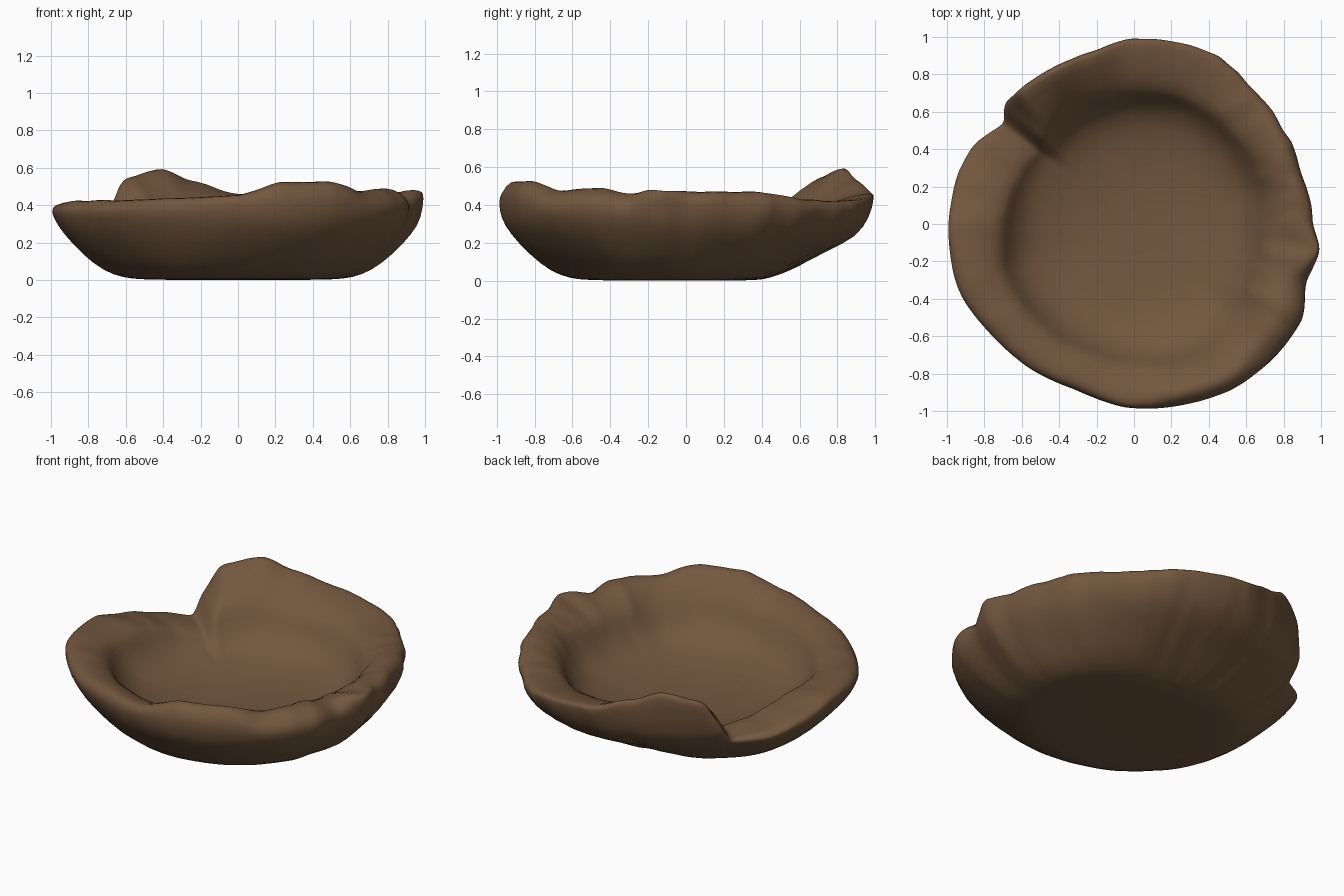
import bpy, bmesh, math
from mathutils import Vector, noise

if "Cube" in bpy.data.objects:
    bpy.data.objects.remove(bpy.data.objects["Cube"])

# Rim survey: angle, outer radius, outer height, crest radius, crest height, inner edge radius
RIM = [
    (0, .965, .43, .89, .485, .71), (15, .945, .42, .87, .49, .73),
    (32, .955, .40, .88, .46, .72), (45, .965, .38, .90, .43, .72),
    (67, 1.01, .39, .98, .43, .73), (90, .99, .42, .975, .465, .71),
    (105, .95, .48, .93, .54, .70), (116, .94, .54, .92, .61, .70),
    (131, .945, .50, .92, .55, .68), (137, .95, .36, .91, .39, .66),
    (142, .885, .25, .85, .27, .65), (155, .97, .28, .88, .305, .67),
    (168, .99, .33, .90, .36, .69), (182, 1.0, .38, .94, .41, .71),
    (200, 1.01, .38, .92, .43, .75), (225, .965, .38, .88, .43, .74),
    (250, .945, .39, .89, .445, .74), (270, .99, .41, .94, .46, .76),
    (285, 1.01, .45, .93, .54, .78), (300, 1.035, .45, .95, .545, .80),
    (315, 1.045, .41, .93, .49, .78), (330, 1.045, .42, .91, .51, .73),
    (341, .98, .40, .89, .47, .71), (352, 1.005, .45, .96, .485, .71),
]
SEGMENTS = 180


def rim_at(deg):
    """Smoothly blended rim measurements at any angle."""
    keys = RIM + [(360,) + RIM[0][1:]]
    for a, b in zip(keys, keys[1:]):
        if a[0] <= deg <= b[0]:
            t = (deg - a[0]) / (b[0] - a[0])
            t = t * t * (3 - 2 * t) * .5 + t * .5
            return [p + (q - p) * t for p, q in zip(a[1:], b[1:])]


def section(deg):
    """Radius/height profile from the base, over the rim, to the bowl floor."""
    ro, zo, rc, zc, ri = rim_at(deg)
    back = max(0, math.cos(math.radians(deg - 82))) ** 2
    rb = .61 - .18 * back                       # base is chipped away at the back
    outer = [(0, .012), (.27, .045 + .025 * back), (.56, .135 + .025 * back),
             (.85, .255 - .025 * back), (.965, .335)]
    low = min(1, zo / .38)                      # squash the wall where the rim is broken low
    pts = [(rb * .5, 0), (rb * .86, .003)]
    pts += [(rb + (ro - rb) * f, h * (1 - (1 - low) * h / .38)) for f, h in outer]
    zi = min(.39 + (zc - .47) * .15, zc - .015)
    zf = .17
    pts += [(ro, zo), ((ro + rc) / 2 + .01, (zo + zc) / 2 + .01), (rc, zc),
            ((rc + ri) / 2, (zc + zi) / 2 + .012), (ri, zi),
            (ri * .955, zf + (zi - zf) * .68), (ri * .88, zf + (zi - zf) * .3),
            (ri * .75, zf), (ri * .5, .13), (ri * .25, .113)]
    return pts


# Rough bowl body
bm = bmesh.new()
rings = []
for i in range(SEGMENTS):
    deg = 360 * i / SEGMENTS
    a = math.radians(deg)
    back = max(0, math.cos(math.radians(deg - 55))) ** 2
    right = max(0, math.cos(math.radians(deg + 5))) ** 2
    ring = []
    for k, (r, z) in enumerate(section(deg)):
        p = Vector((r * math.cos(a), r * math.sin(a), z))
        # weathered, chipped surface: strongest on the broken back and right rim
        rough = 0
        if 3 <= k <= 7:
            rough = .004 + .012 * back
        elif 8 <= k <= 11:
            rough = .006 + .014 * right
        n = noise.noise_vector(p * 6) + noise.noise_vector(p * 13) * .5
        p += n * rough
        ring.append(bm.verts.new(p))
    rings.append(ring)
for i in range(SEGMENTS):
    a, b = rings[i], rings[(i + 1) % SEGMENTS]
    for k in range(len(a) - 1):
        bm.faces.new((a[k], b[k], b[k + 1], a[k + 1]))

# Close the base and the bowl floor
bottom = bm.verts.new((0, 0, 0))
floor = bm.verts.new((0, 0, .11))
for i in range(SEGMENTS):
    a, b = rings[i], rings[(i + 1) % SEGMENTS]
    bm.faces.new((bottom, b[0], a[0]))
    bm.faces.new((floor, a[-1], b[-1]))
bmesh.ops.recalc_face_normals(bm, faces=bm.faces)

mesh = bpy.data.meshes.new("stone_bowl")
bm.to_mesh(mesh)
bm.free()
bowl = bpy.data.objects.new("stone_bowl", mesh)
bpy.context.collection.objects.link(bowl)

# Single earthy brown
brown = bpy.data.materials.new("earth_brown")
brown.diffuse_color = (.17, .095, .048, 1)
brown.use_nodes = True
brown.node_tree.nodes["Principled BSDF"].inputs["Base Color"].default_value = brown.diffuse_color
mesh.materials.append(brown)

sub = bowl.modifiers.new("smooth_surface", 'SUBSURF')
sub.levels = sub.render_levels = 1
for f in mesh.polygons:
    f.use_smooth = True
